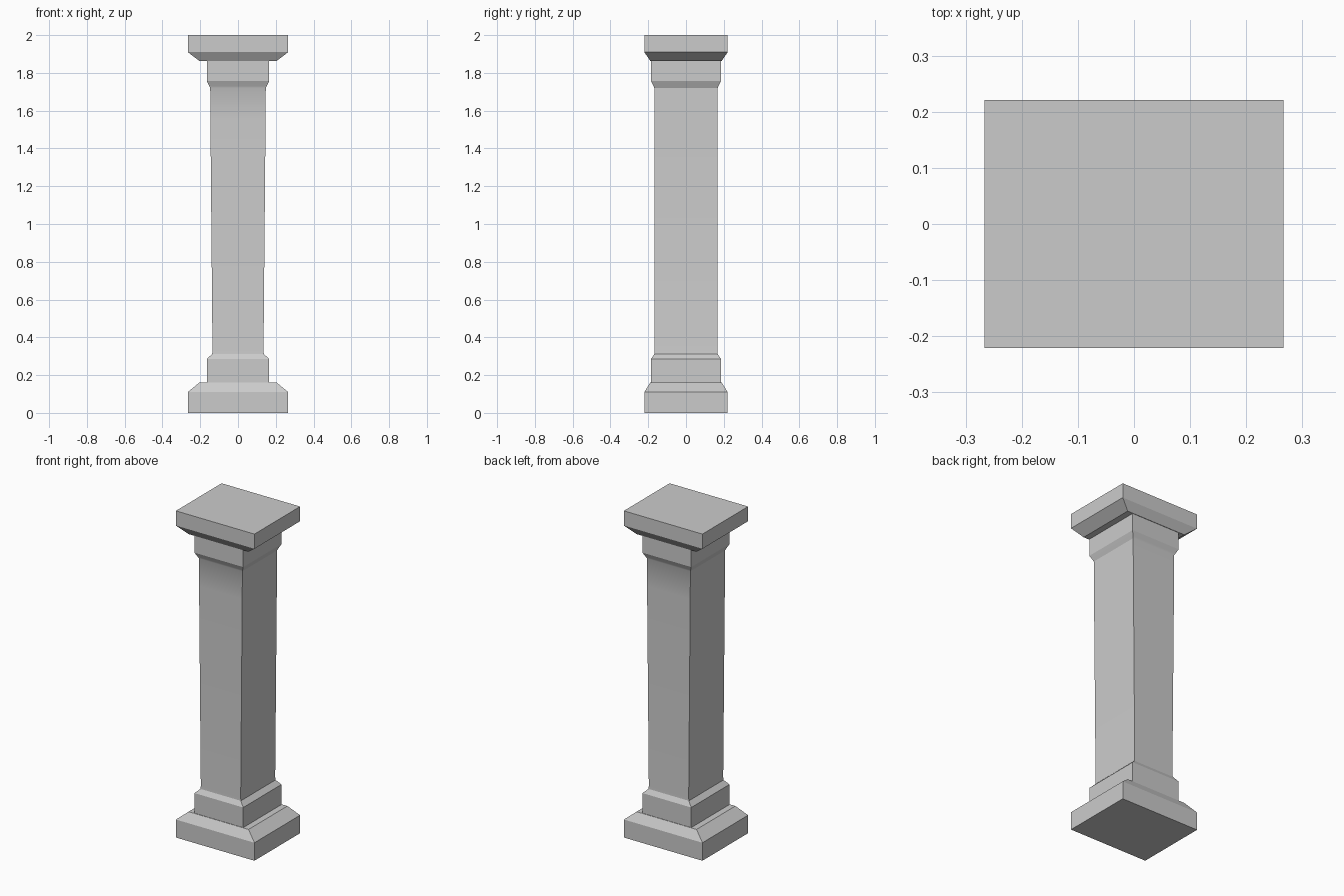
import bpy, bmesh

if "Cube" in bpy.data.objects:
    bpy.data.objects.remove(bpy.data.objects["Cube"])


def loft(name, rings):
    """Closed rectangular loft; each ring is (half width x, half depth y, z)."""
    bm = bmesh.new()
    loops = []
    for hx, hy, z in rings:
        loops.append([bm.verts.new((sx * hx, sy * hy, z))
                      for sx, sy in ((-1, -1), (1, -1), (1, 1), (-1, 1))])
    for a, b in zip(loops, loops[1:]):
        for i in range(4):
            j = (i + 1) % 4
            bm.faces.new((a[i], a[j], b[j], b[i]))
    bm.faces.new(loops[0][::-1])
    bm.faces.new(loops[-1])
    bmesh.ops.recalc_face_normals(bm, faces=bm.faces)
    mesh = bpy.data.meshes.new(name)
    bm.to_mesh(mesh)
    bm.free()
    obj = bpy.data.objects.new(name, mesh)
    bpy.context.collection.objects.link(obj)
    bpy.ops.object.select_all(action='DESELECT')
    obj.select_set(True)
    bpy.context.view_layer.objects.active = obj
    bpy.ops.object.shade_smooth_by_angle(angle=0.4)
    return obj


# Whole pillar as one skin, with no hidden faces between the courses
loft("pillar", [
    # plinth and its sloped top
    (0.266, 0.221, 0.0), (0.266, 0.221, 0.11), (0.203, 0.188, 0.162),
    # lower block and its slope into the shaft
    (0.165, 0.185, 0.162), (0.165, 0.185, 0.285), (0.137, 0.168, 0.312),
    # shaft, slightly wider toward the top
    (0.135, 0.167, 0.33), (0.146, 0.168, 1.55), (0.147, 0.168, 1.72),
    # necking and upper block
    (0.152, 0.172, 1.73), (0.165, 0.185, 1.757), (0.165, 0.185, 1.862),
    # sloped underside and cap slab
    (0.203, 0.188, 1.862), (0.266, 0.221, 1.91), (0.266, 0.221, 2.0),
])
